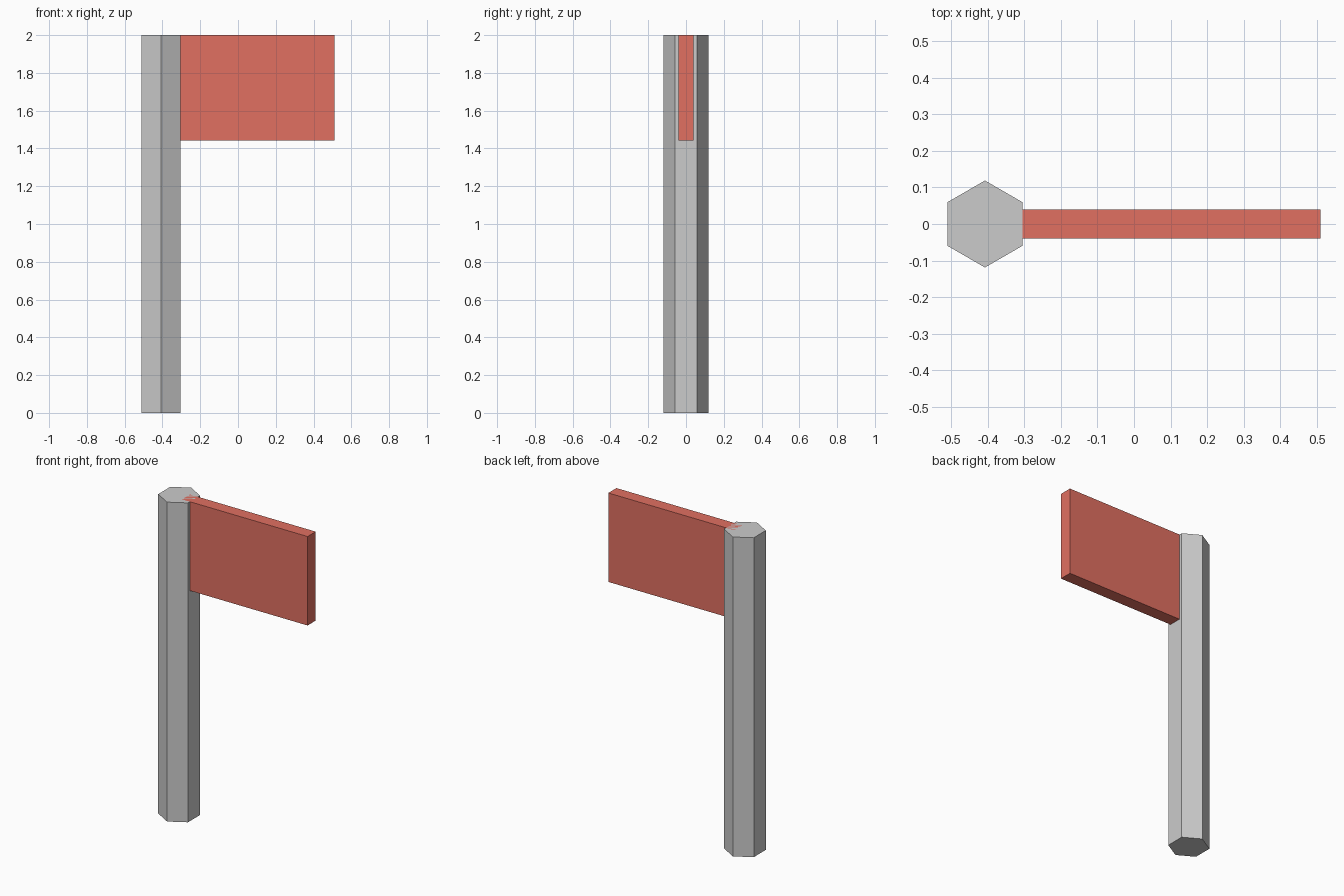
import bpy

if "Cube" in bpy.data.objects:
    bpy.data.objects.remove(bpy.data.objects["Cube"])

POLE_X = -0.408
POLE_RADIUS = 0.119
HEIGHT = 2.0

# Hexagonal pole, corners pointing along +-y
bpy.ops.mesh.primitive_cylinder_add(
    vertices=6, radius=POLE_RADIUS, depth=HEIGHT, location=(POLE_X, 0, HEIGHT / 2))
bpy.context.object.name = "pole"

# Flag panel, its inner end embedded in the pole
x0, x1 = -0.36, 0.51
z0, z1 = 1.443, HEIGHT
bpy.ops.mesh.primitive_cube_add(size=1, location=((x0 + x1) / 2, 0, (z0 + z1) / 2))
flag = bpy.context.object
flag.name = "flag"
flag.scale = (x1 - x0, 0.08, z1 - z0)
bpy.ops.object.transform_apply(location=False, rotation=False, scale=True)

# Red flag colour
red = bpy.data.materials.new("flag_red")
red.diffuse_color = (0.75, 0.16, 0.12, 1)
red.use_nodes = True
red.node_tree.nodes["Principled BSDF"].inputs["Base Color"].default_value = red.diffuse_color
flag.data.materials.append(red)
